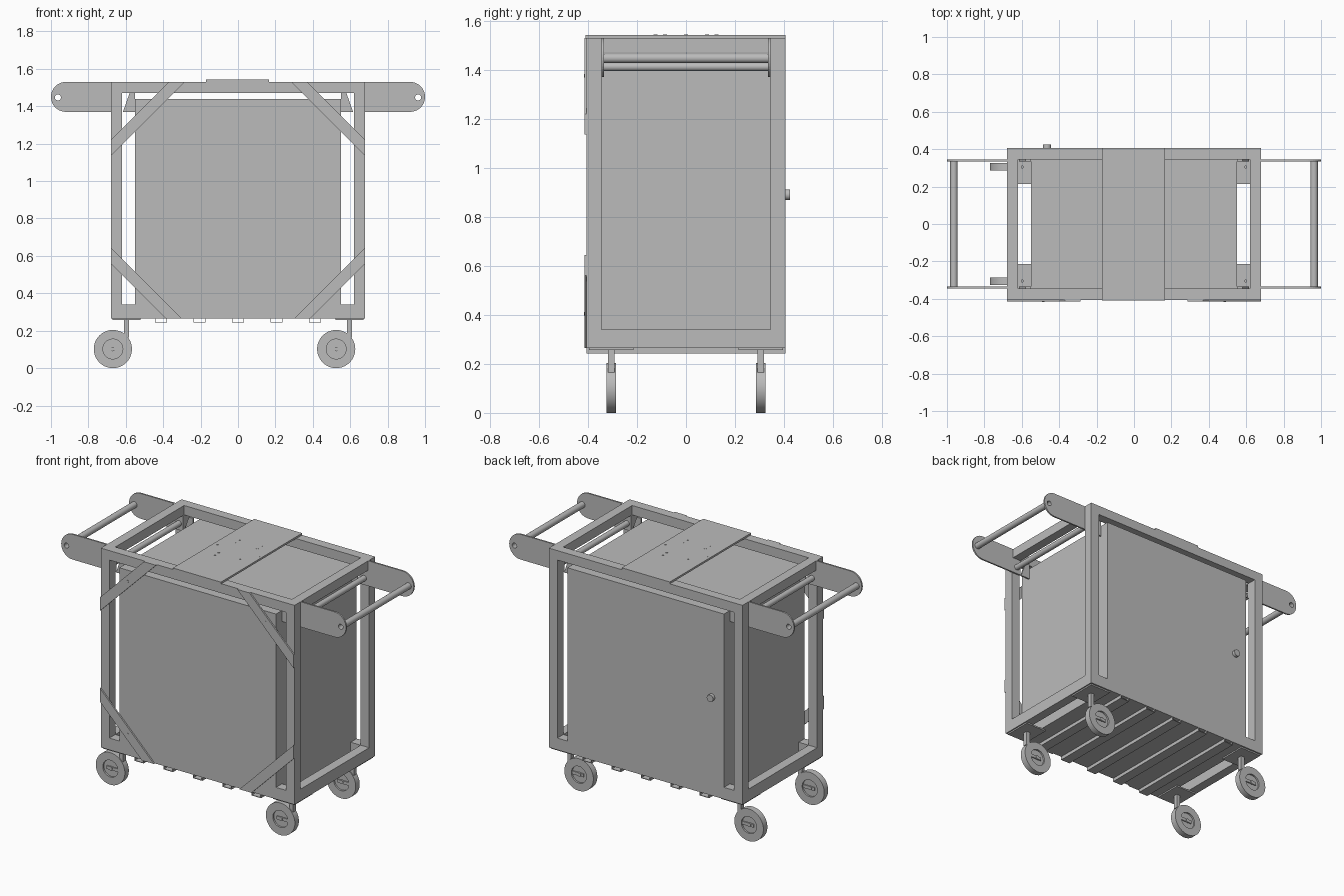
import bpy, bmesh, math
from mathutils import Vector, Matrix

cube = bpy.data.objects.get("Cube")
if cube:
    bpy.data.objects.remove(cube, do_unlink=True)

grey = bpy.data.materials.new("plain grey")
grey.use_nodes = True
grey.diffuse_color = (0.5, 0.5, 0.5, 1)
grey.node_tree.nodes["Principled BSDF"].inputs["Base Color"].default_value = (0.5, 0.5, 0.5, 1)

SIGNS = (-1, 1)


def finish(name, bm, smooth=False):
    bmesh.ops.recalc_face_normals(bm, faces=bm.faces)
    mesh = bpy.data.meshes.new(name)
    bm.to_mesh(mesh)
    bm.free()
    mesh.materials.append(grey)
    ob = bpy.data.objects.new(name, mesh)
    bpy.context.collection.objects.link(ob)
    if smooth:
        bpy.ops.object.select_all(action="DESELECT")
        ob.select_set(True)
        bpy.context.view_layer.objects.active = ob
        bpy.ops.object.shade_smooth_by_angle()
    return ob


def box(name, x, y, z):
    """Box from (low, high) pairs on each axis."""
    bm = bmesh.new()
    bmesh.ops.create_cube(bm, size=1)
    for v in bm.verts:
        v.co = Vector([a + (b - a) * (c + 0.5) for (a, b), c in zip((x, y, z), v.co)])
    return finish(name, bm)


def plate(name, points, y0, y1):
    """Outline in x and z, extruded along y."""
    bm = bmesh.new()
    face = bm.faces.new([bm.verts.new((x, y0, z)) for x, z in points])
    out = bmesh.ops.extrude_face_region(bm, geom=[face])["geom"]
    bmesh.ops.translate(bm, vec=(0, y1 - y0, 0),
                        verts=[v for v in out if isinstance(v, bmesh.types.BMVert)])
    return finish(name, bm)


def disc(name, r, center, length, axis="Y", sides=32):
    bm = bmesh.new()
    turn = Matrix.Rotation(math.pi / 2, 4, "X") if axis == "Y" else Matrix()
    bmesh.ops.create_cone(bm, cap_ends=True, segments=sides, radius1=r, radius2=r,
                          depth=length, matrix=Matrix.Translation(center) @ turn)
    return finish(name, bm, True)


def ring(name, outer, inner, center, length, sides=40):
    """Open tube along y."""
    bm = bmesh.new()
    c, h = Vector(center), length / 2
    loops = []
    for r, y in ((outer, -h), (outer, h), (inner, h), (inner, -h)):
        loops.append([bm.verts.new(c + Vector((r * math.cos(t), y, r * math.sin(t))))
                      for t in (2 * math.pi * i / sides for i in range(sides))])
    for k in range(4):
        a, b = loops[k], loops[(k + 1) % 4]
        for i in range(sides):
            j = (i + 1) % sides
            bm.faces.new((a[i], a[j], b[j], b[i]))
    return finish(name, bm, True)


def span(s, a, b):
    """Mirrored interval."""
    return (a, b) if s > 0 else (-b, -a)


X, Y, BOTTOM, TOP, W = 0.68, 0.405, 0.265, 1.53, 0.06

# Outer frame
for sx in SIGNS:
    for sy in SIGNS:
        box("corner_post", span(sx, X - W, X), span(sy, Y - W, Y), (BOTTOM, TOP))
    for name, z in (("lower", (BOTTOM, 0.34)), ("upper", (TOP - W, TOP))):
        box(name + "_end_rail", span(sx, X - W, X), (W - Y, Y - W), z)
        box(name + "_long_rail", (W - X, X - W), span(sx, Y - W, Y), z)

# Cabinet, door knob and top mounting plate
box("cabinet", (-0.55, 0.55), (-Y, Y), (BOTTOM, 1.44))
disc("door_knob", 0.022, (-0.465, Y + 0.01, 0.89), 0.02)
box("mounting_plate", (-0.17, 0.167), (-Y - 0.005, Y), (TOP, 1.542))
holes = [(sx * 0.075, sy * y) for sx in SIGNS for sy in SIGNS for y in (0.085, 0.125)]
for x, y in holes + [(-0.145, 0), (0.145, 0)]:
    disc("plate_screw", 0.008, (x, y, 1.542), 0.003, "Z", 16)

# Diagonal braces and their screws on the front
for s in SIGNS:
    upper = [(X, 1.135), (X, 1.22), (0.37, TOP), (0.285, TOP)]
    lower = [(X, 0.56), (X, 0.645), (0.30, BOTTOM), (0.385, BOTTOM)]
    lower = [lower[0], lower[1], lower[2], lower[3]]
    for name, pts in (("upper_brace", upper), ("lower_brace", lower)):
        plate(name, [(s * x, z) for x, z in pts], -Y - 0.01, -Y)
    for z in (0.405, 1.375):
        disc("brace_screw", 0.007, (s * 0.485, -Y - 0.01, z), 0.003, "Y", 16)

# Handles with rounded ends, tubes and inner tabs
ZH, R, XC = 1.45, 0.08, 0.92
arc = [(XC + R * math.cos(t), ZH + R * math.sin(t))
       for t in (math.pi * (i / 20 - 0.5) for i in range(21))]
for sx in SIGNS:
    for sy in SIGNS:
        y0, y1 = span(sy, 0.335, 0.345)
        arm = plate("handle_arm", [(sx * x, z) for x, z in [(0.62, ZH - R)] + arc + [(0.62, ZH + R)]],
                    y0, y1)
        cutter = disc("hole_cutter", 0.016, (sx * 0.963, sy * 0.34, ZH - 0.003), 0.1)
        cutter.hide_render = True
        cutter.hide_set(True)
        cut = arm.modifiers.new("hole", "BOOLEAN")
        cut.operation, cut.object, cut.solver = "DIFFERENCE", cutter, "EXACT"
        tab = [(0.615, 1.37), (0.58, 1.47), (0.55, 1.47), (0.55, 1.37)]
        plate("corner_tab", [(sx * x, z) for x, z in tab], y0, y1)
    ring("handle_tube", 0.02, 0.016, (sx * 0.963, 0, ZH - 0.003), 0.67, 24)
    disc("inner_rod", 0.018, (sx * 0.65, 0, 1.412), 0.68)

# Hollow floor runners
for i in range(-2, 3):
    x, h, t = i * 0.206, 0.033, 0.004
    z0, z1 = 0.243, 0.27
    box("runner_base", (x - h, x + h), (-Y, Y), (z0, z0 + t))
    box("runner_top", (x - h, x + h), (-Y, Y), (z1 - t, z1))
    for s in SIGNS:
        a, b = span(s, h - t, h)
        box("runner_side", (x + a, x + b), (-Y, Y), (z0, z1))

# Casters, all trailing the same way
for sx in SIGNS:
    for sy in SIGNS:
        mx, my = sx * 0.597, sy * 0.305
        wx, wz = mx - 0.072, 0.102
        box("caster_plate", (mx - 0.075, mx + 0.075), span(sy, 0.215, 0.395), (0.256, BOTTOM))
        disc("caster_bolt", 0.008, (mx, my, 0.27), 0.02, "Z", 16)
        box("caster_stem", (mx - 0.013, mx + 0.013), (my - 0.014, my + 0.014), (0.165, 0.258))
        ring("wheel_tyre", 0.102, 0.053, (wx, my, wz), 0.04, 48)
        disc("wheel_hub", 0.054, (wx, my, wz), 0.018)
        disc("axle", 0.012, (wx, my, wz), 0.038, "Y", 20)
        box("axle_arm", (wx - 0.03, wx + 0.05), (my - 0.016, my + 0.016), (wz - 0.01, wz + 0.01))
